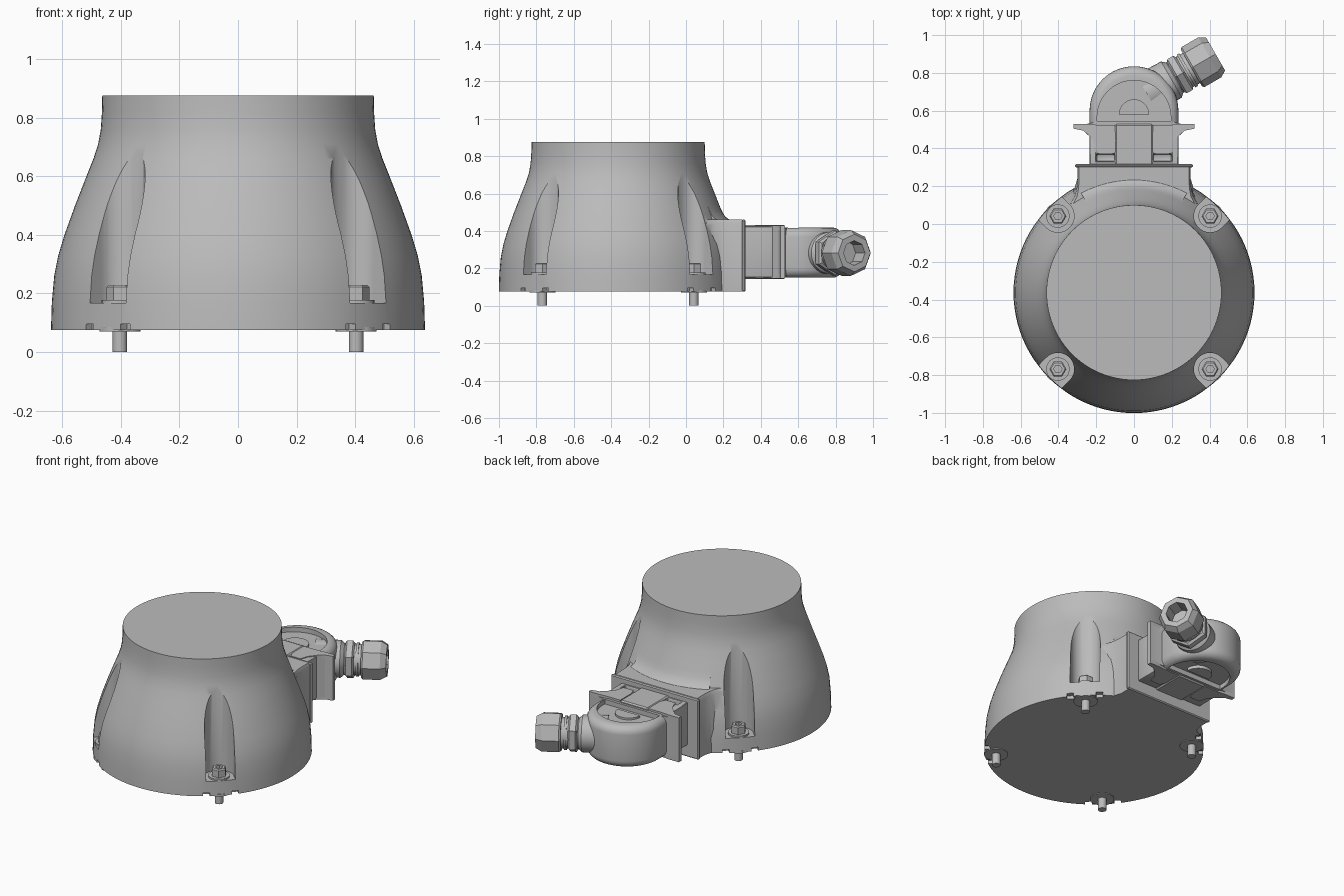
import bpy, bmesh
from math import radians, sin, cos, pi, tau
from mathutils import Matrix, Vector

if "Cube" in bpy.data.objects:
    bpy.data.objects.remove(bpy.data.objects["Cube"], do_unlink=True)

grey = bpy.data.materials.new("plain grey")
grey.use_nodes = True
grey.diffuse_color = (0.5, 0.5, 0.5, 1)
grey.node_tree.nodes["Principled BSDF"].inputs["Base Color"].default_value = (0.5, 0.5, 0.5, 1)

CENTRE = Vector((0, -0.363, 0))
BASE = 0.075


def make(name, bm, matrix=Matrix()):
    bmesh.ops.remove_doubles(bm, verts=bm.verts, dist=1e-5)
    bmesh.ops.recalc_face_normals(bm, faces=bm.faces)
    bm.transform(matrix)
    mesh = bpy.data.meshes.new(name)
    bm.to_mesh(mesh)
    bm.free()
    mesh.materials.append(grey)
    ob = bpy.data.objects.new(name, mesh)
    bpy.context.collection.objects.link(ob)
    return ob


def loft(name, rings, matrix=Matrix()):
    """Skin a stack of equal rings and cap both ends."""
    bm = bmesh.new()
    rows = [[bm.verts.new(p) for p in ring] for ring in rings]
    n = len(rows[0])
    for a, b in zip(rows, rows[1:]):
        for i in range(n):
            bm.faces.new((a[i], a[(i + 1) % n], b[(i + 1) % n], b[i]))
    bm.faces.new(rows[0])
    bm.faces.new(rows[-1])
    return make(name, bm, matrix)


def prism(name, outline, z0, z1, matrix=Matrix()):
    return loft(name, [[(x, y, z) for x, y in outline] for z in (z0, z1)], matrix)


def turned(name, profile, sides, matrix=Matrix()):
    return loft(name, [[(r * cos(tau * i / sides), r * sin(tau * i / sides), z)
                        for i in range(sides)] for r, z in profile], matrix)


def box(name, x0, x1, y0, y1, z0, z1, matrix=Matrix()):
    return prism(name, [(x0, y0), (x1, y0), (x1, y1), (x0, y1)], z0, z1, matrix)


def apply(ob, mod):
    bpy.context.view_layer.objects.active = ob
    bpy.ops.object.modifier_apply(modifier=mod.name)


def combine(ob, other, operation="DIFFERENCE"):
    mod = ob.modifiers.new("Boolean", "BOOLEAN")
    mod.operation, mod.solver, mod.object = operation, "EXACT", other
    apply(ob, mod)
    bpy.data.objects.remove(other, do_unlink=True)


def bevel(ob, width, segments=3, angle=40):
    mod = ob.modifiers.new("Bevel", "BEVEL")
    mod.width, mod.segments = width, segments
    mod.limit_method, mod.angle_limit = "ANGLE", radians(angle)
    apply(ob, mod)


def mirrored(half):
    return half + [(-x, y) for x, y in reversed(half)]


# Bell-shaped housing
profile = [(0.638, BASE), (0.635, 0.17), (0.627, 0.26), (0.613, 0.33), (0.592, 0.4),
           (0.556, 0.5), (0.517, 0.6), (0.493, 0.66), (0.477, 0.71), (0.468, 0.76),
           (0.464, 0.82), (0.463, 0.875)]
housing = turned("housing", profile, 96, Matrix.Translation(CENTRE))

# Rear mounting block, flaring into the housing
low = mirrored([(0.3, 0.31), (0.3, 0.24), (0.315, 0.19), (0.335, 0.17), (0.37, 0.145), (0.3, -0.05)])
top = mirrored([(0.3, 0.31), (0.3, 0.24), (0.303, 0.19), (0.312, 0.15), (0.335, 0.11), (0.27, -0.05)])
block = loft("block", [[(x, y, BASE) for x, y in low], [(x, y, 0.44) for x, y in top],
                       [(x * 0.97, y - 0.008, 0.46) for x, y in top]])
combine(housing, block, "UNION")

# Curved fillet above the block
arcs = []
for i in range(17):
    a = radians(90 + (i - 8) * 3.5)
    arcs.append([CENTRE + Vector((r * cos(a), r * sin(a), z)) for r, z in
                 [(0.45, 0.44), (0.61, 0.44), (0.596, 0.46), (0.573, 0.476),
                  (0.553, 0.51), (0.532, 0.56), (0.45, 0.56)]])
combine(housing, loft("fillet", arcs), "UNION")

# Screw pockets and small rim notches
corners = [(sx * 0.403, -0.363 + sy * 0.405) for sx in (-1, 1) for sy in (-1, 1)]
for x, y in corners:
    out = Vector((x, y, 0)) - CENTRE
    turn = Matrix.Rotation(out.to_2d().angle_signed(Vector((1, 0))), 4, "Z")
    at = Matrix.Translation((x, y, 0)) @ turn
    half_round = [(0.086 * cos(pi / 2 + pi * i / 20), 0.086 * sin(pi / 2 + pi * i / 20)) for i in range(21)]
    combine(housing, prism("pocket", [(0.2, 0.086)] + half_round + [(0.2, -0.086)], 0.168, 0.85, at))
    for side in (-0.085, 0.085):
        combine(housing, box("notch", 0.03, 0.12, side - 0.02, side + 0.02, 0.05, 0.096, at))

# Rear flange plate
flange = box("rear_flange", -0.312, 0.312, 0.3, 0.318, BASE, 0.46)
bevel(flange, 0.006, 1)

# Screws with washers
for x, y in corners:
    at = Matrix.Translation((x, y, 0))
    turned("screw_shank", [(0.025, 0), (0.025, 0.2)], 16, at)
    turned("lower_washer", [(0.07, 0.07), (0.07, 0.085)], 32, at)
    turned("upper_washer", [(0.062, 0.16), (0.062, 0.178)], 32, at)
    head = turned("screw_head", [(0.045, 0.17), (0.045, 0.222), (0.038, 0.229)], 6, at)
    combine(head, turned("socket", [(0.022, 0.2), (0.022, 0.25)], 6, at))

# Connector base and centre bridge
base = box("connector_base", -0.235, 0.235, 0.31, 0.5, 0.15, 0.425)
for side in (-1, 1):
    combine(base, box("side_gap", side * 0.15 - 0.05, side * 0.15 + 0.05, 0.33, 0.37, 0.36, 0.5))
bevel(base, 0.012, 2)
bridge = box("centre_bridge", -0.1, 0.1, 0.31, 0.53, 0.142, 0.432)
bevel(bridge, 0.008, 1)

# Locking levers with flared thumb tabs
lever = [(0.1, 0.525), (0.2, 0.525), (0.25, 0.53), (0.32, 0.53), (0.32, 0.505), (0.27, 0.495),
         (0.24, 0.47), (0.2, 0.42), (0.185, 0.37), (0.115, 0.37), (0.1, 0.41)]
tab = [(0.2, 0.54), (0.25, 0.53), (0.32, 0.53), (0.32, 0.505), (0.27, 0.495), (0.22, 0.45)]
for side, label in ((1, "left"), (-1, "right")):
    for z0, z1 in ((0.145, 0.17), (0.405, 0.43)):
        prism(label + "_lever_arm", [(side * x, y) for x, y in lever], z0, z1)
    prism(label + "_lever_tab", [(side * x, y) for x, y in tab], 0.16, 0.415)

# Rounded elbow with recessed faces
def d_shape(r, y, start):
    return [(r, start)] + [(r * cos(pi * i / 32), y + r * sin(pi * i / 32)) for i in range(33)] + [(-r, start)]


elbow = prism("elbow", d_shape(0.235, 0.6, 0.48), 0.15, 0.418)
bevel(elbow, 0.05, 5, 60)
for z0, z1 in ((0.1, 0.18), (0.388, 0.5)):
    combine(elbow, prism("recess", d_shape(0.195, 0.565, 0.545), z0, z1))
dome = [(0.08 * cos(pi * i / 16), 0.58 + 0.08 * sin(pi * i / 16)) for i in range(17)]
for z0, z1 in ((0.16, 0.19), (0.37, 0.4)):
    prism("elbow_boss", dome, z0, z1)

# Cable gland: neck, hex collar, thread and clamping nut
gland = Matrix.Translation((0.432, 0.9, 0.282)) @ Matrix.Rotation(radians(30), 4, "Z") @ Matrix.Rotation(pi / 2, 4, "Y")
turned("gland_neck", [(0.115, -0.42), (0.11, -0.27), (0.092, -0.25), (0.092, -0.12)], 32, gland)
turned("gland_collar", [(0.105, -0.245), (0.12, -0.235), (0.12, -0.2), (0.105, -0.19)], 6, gland)
turned("gland_ring", [(0.1, -0.18), (0.1, -0.165)], 32, gland)
nut = turned("gland_nut", [(0.113, -0.148), (0.122, -0.138), (0.122, -0.035), (0.1, 0)], 8, gland)
combine(nut, turned("cable_hole", [(0.066, -0.1), (0.066, 0.05)], 8, gland))

# Smooth shading with crisp edges
bpy.ops.object.select_all(action="DESELECT")
for ob in bpy.context.scene.objects:
    if ob.type == "MESH":
        ob.select_set(True)
        bpy.context.view_layer.objects.active = ob
bpy.ops.object.shade_smooth_by_angle(angle=radians(30))
